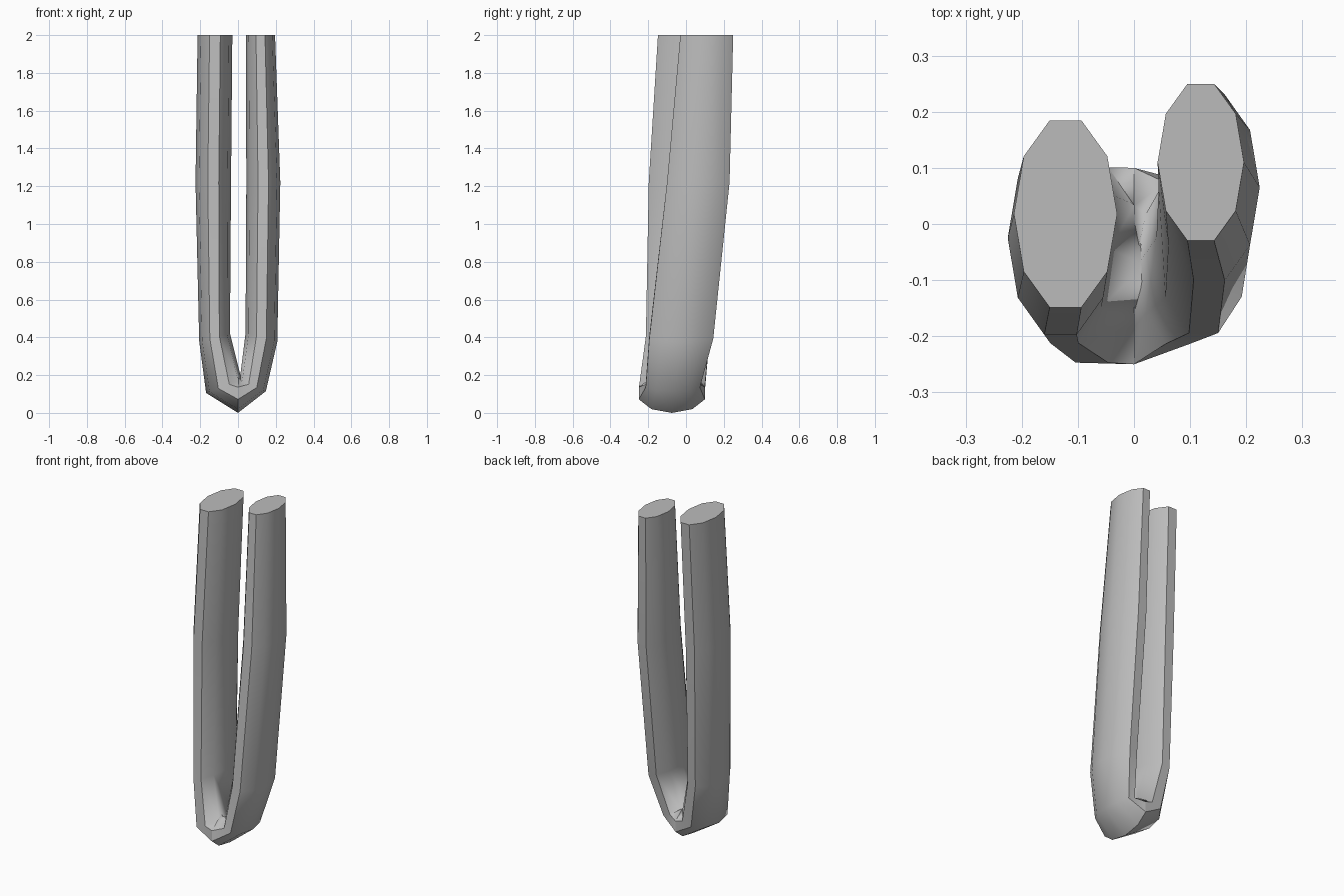
import bpy, bmesh
from math import sin, cos, radians
from mathutils import Vector

cube = bpy.data.objects.get("Cube")
if cube:
    bpy.data.objects.remove(cube, do_unlink=True)

grey = bpy.data.materials.new("plain grey")
grey.use_nodes = True
colour = (0.5, 0.5, 0.5, 1)
grey.diffuse_color = colour
grey.node_tree.nodes["Principled BSDF"].inputs["Base Color"].default_value = colour

SIDES = 10
# Stations along the bent rod: centre, width radius, depth radius, tilt of outward side
stations = [
    ((0.119, 0.110, 2.00), 0.077, 0.147, 0),
    ((0.134, 0.065, 1.22), 0.090, 0.174, 0),
    ((0.124, -0.025, 0.40), 0.087, 0.178, -15),
    ((0.078, -0.070, 0.143), 0.075, 0.151, -22),
    ((0, -0.075, 0.104), 0.104, 0.184, -90),
    ((-0.075, -0.073, 0.140), 0.100, 0.183, -160),
    ((-0.124, -0.044, 0.40), 0.084, 0.177, -166),
    ((-0.131, -0.025, 1.22), 0.094, 0.181, -180),
    ((-0.122, 0.018, 2.00), 0.092, 0.175, -180),
]

# Loft the ten-sided section along the rod
bm = bmesh.new()
rings = []
for centre, wide, deep, tilt in stations:
    out = Vector((cos(radians(tilt)), 0, sin(radians(tilt))))
    ring = []
    for k in range(SIDES):
        a = radians(36 * k)
        ring.append(bm.verts.new(Vector(centre) + out * wide * cos(a)
                                 + Vector((0, deep * sin(a), 0))))
    rings.append(ring)
for a, b in zip(rings, rings[1:]):
    for k in range(SIDES):
        n = (k + 1) % SIDES
        bm.faces.new((a[k], a[n], b[n], b[k]))
bm.faces.new(rings[0])
bm.faces.new(rings[-1])
bmesh.ops.recalc_face_normals(bm, faces=bm.faces)
for face in bm.faces:
    face.smooth = True

# Crisp edges: borders of the flat front and back strips, the ends and the bend
for a, b in zip(rings, rings[1:]):
    for k in (2, 3, 7, 8):
        bm.edges.get((a[k], b[k])).smooth = False
for ring in (rings[0], rings[4], rings[-1]):
    for k in range(SIDES):
        bm.edges.get((ring[k], ring[(k + 1) % SIDES])).smooth = False

mesh = bpy.data.meshes.new("bent_rod")
bm.to_mesh(mesh)
bm.free()
mesh.materials.append(grey)
rod = bpy.data.objects.new("bent_rod", mesh)
bpy.context.collection.objects.link(rod)
